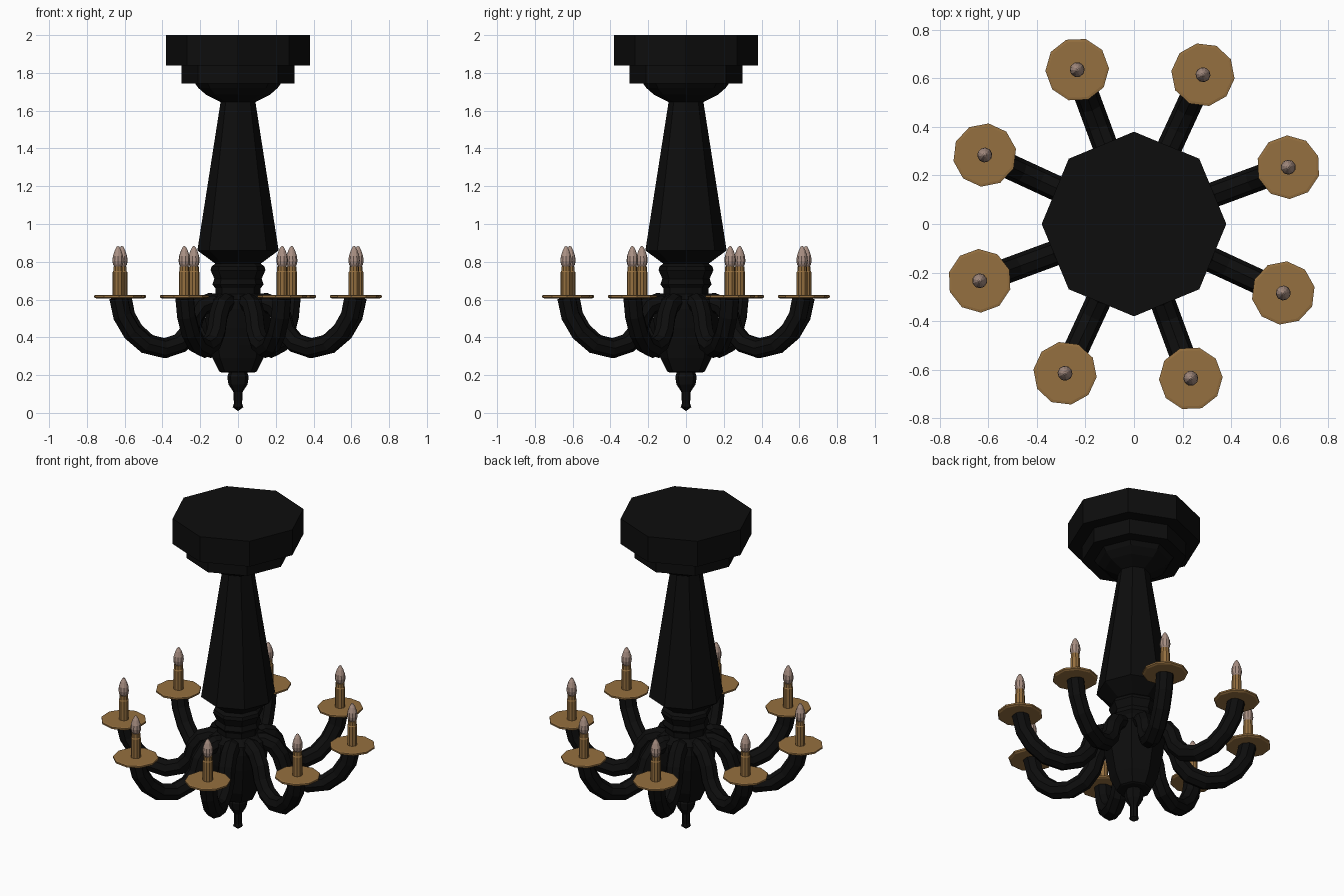
import bpy, bmesh, math
from mathutils import Vector

if "Cube" in bpy.data.objects:
    bpy.data.objects.remove(bpy.data.objects["Cube"])


def material(name, color):
    m = bpy.data.materials.new(name)
    m.diffuse_color = (*color, 1)
    m.use_nodes = True
    m.node_tree.nodes["Principled BSDF"].inputs["Base Color"].default_value = m.diffuse_color
    return m


BLACK = material("black_iron", (0.004, 0.004, 0.004))
BRASS = material("brass", (0.30, 0.16, 0.05))
GLASS = material("bulb_glass", (0.40, 0.28, 0.23))


def skin(name, rings, mat):
    """Mesh from a list of equal rings, capped at both ends."""
    bm = bmesh.new()
    vs = [[bm.verts.new(p) for p in ring] for ring in rings]
    n = len(rings[0])
    for a, b in zip(vs, vs[1:]):
        for i in range(n):
            j = (i + 1) % n
            bm.faces.new((a[i], a[j], b[j], b[i]))
    bm.faces.new(vs[0])
    bm.faces.new(vs[-1])
    bmesh.ops.remove_doubles(bm, verts=bm.verts, dist=0.0005)
    bmesh.ops.recalc_face_normals(bm, faces=bm.faces)
    me = bpy.data.meshes.new(name)
    bm.to_mesh(me)
    bm.free()
    me.materials.append(mat)
    return me


def lathe(name, profile, sides, mat, x=0.0):
    rings = [[(x + r * math.cos(math.tau * i / sides), r * math.sin(math.tau * i / sides), z)
              for i in range(sides)] for r, z in profile]
    return skin(name, rings, mat)


def tube(name, path, radius, sides, mat):
    """Sweep a round section along a path in the xz plane."""
    pts = [Vector((r, 0, z)) for r, z in path]
    rings = []
    for i, p in enumerate(pts):
        t = (pts[min(i + 1, len(pts) - 1)] - pts[max(i - 1, 0)]).normalized()
        side = Vector((-t.z, 0, t.x))
        rings.append([p + radius * (side * math.cos(math.tau * k / sides)
                                    + Vector((0, math.sin(math.tau * k / sides), 0)))
                      for k in range(sides)])
    return skin(name, rings, mat)


def place(name, mesh, angle=0.0):
    ob = bpy.data.objects.new(name, mesh)
    ob.rotation_euler.z = angle
    bpy.context.collection.objects.link(ob)


# stepped ceiling canopy
place("canopy", lathe("canopy", [
    (0.09, 1.645), (0.17, 1.685), (0.21, 1.72), (0.228, 1.745), (0.30, 1.745), (0.30, 1.84),
    (0.38, 1.84), (0.38, 2.0)], 8, BLACK))

# tapered stem with collar rings
place("stem", lathe("stem", [
    (0.12, 0.62), (0.12, 0.66), (0.135, 0.68), (0.125, 0.71), (0.145, 0.755), (0.14, 0.775),
    (0.12, 0.79), (0.215, 0.86), (0.09, 1.66)], 8, BLACK))

# lower body holding the arms
place("body", lathe("body", [
    (0.09, 0.215), (0.10, 0.22), (0.135, 0.29), (0.15, 0.36), (0.168, 0.45), (0.178, 0.55),
    (0.17, 0.60), (0.12, 0.63)], 8, BLACK))

# bottom finial
place("finial", lathe("finial", [
    (0.0, 0.01), (0.028, 0.03), (0.022, 0.05), (0.024, 0.11), (0.05, 0.15), (0.057, 0.19),
    (0.045, 0.225)], 8, BLACK))

# arm parts, built along +x and repeated around the stem
R = 0.677
arm = tube("arm", [
    (0.10, 0.575), (0.16, 0.583), (0.21, 0.565), (0.25, 0.51), (0.275, 0.43), (0.33, 0.37),
    (0.42, 0.342), (0.52, 0.365), (0.60, 0.43), (0.653, 0.515), (0.674, 0.61)], 0.052, 8, BLACK)
plate = lathe("drip_plate", [(0.12, 0.606), (0.131, 0.612), (0.131, 0.622), (0.12, 0.624)],
              10, BRASS, R)
candle = lathe("candle", [(0.029, 0.62), (0.029, 0.745), (0.026, 0.75), (0.026, 0.775)],
               10, BRASS, R)
bulb = lathe("bulb", [
    (0.018, 0.772), (0.027, 0.785), (0.031, 0.805), (0.028, 0.83), (0.018, 0.86), (0.007, 0.88),
    (0.0, 0.885)], 10, GLASS, R)
for k in range(8):
    a = math.radians(20.2 + 45 * k)
    for mesh in (arm, plate, candle, bulb):
        place(f"{mesh.name}_{k + 1}", mesh, a)
